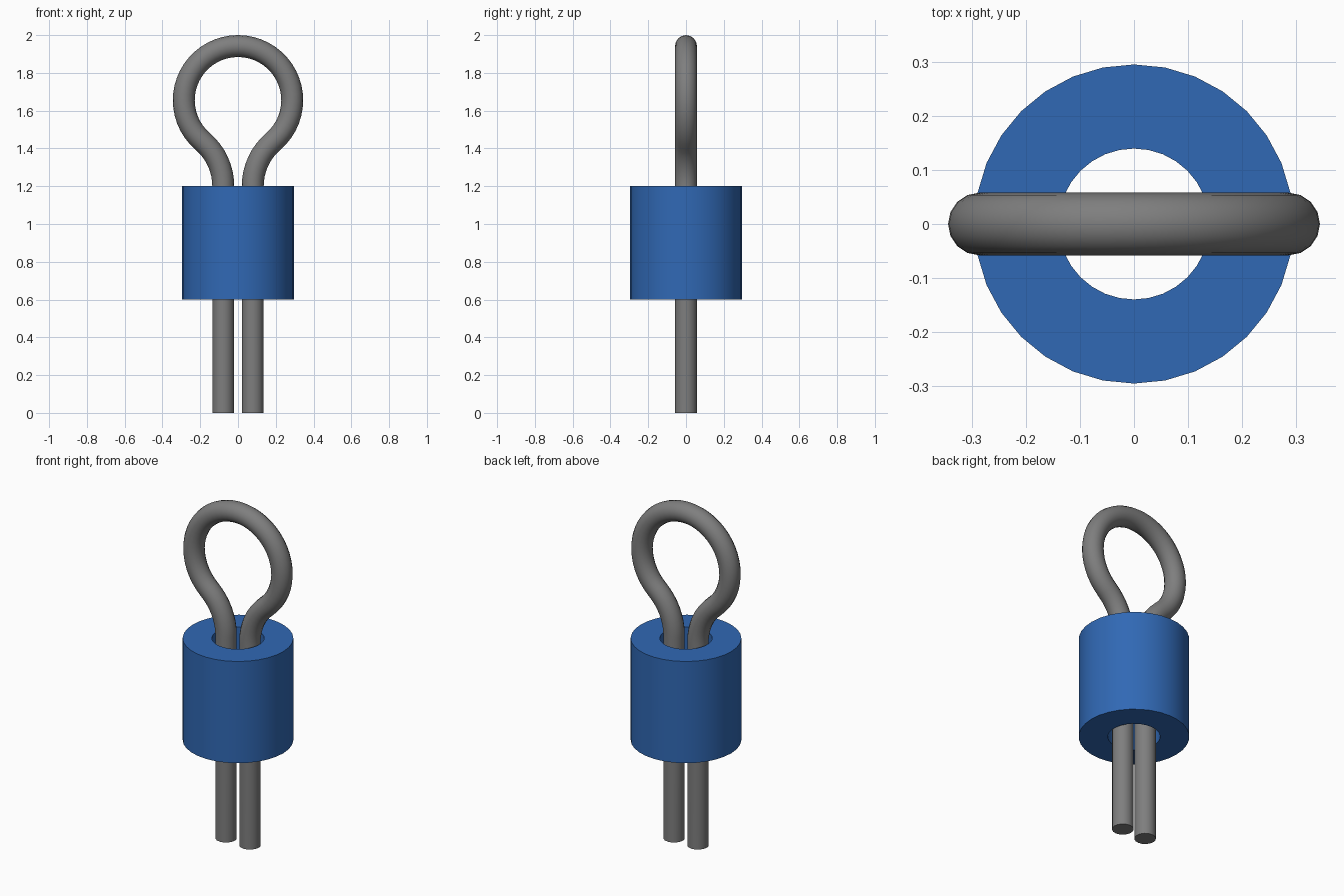
import bpy, bmesh, math
from mathutils import Vector

cube = bpy.data.objects.get("Cube")
if cube:
    bpy.data.objects.remove(cube, do_unlink=True)


def material(name, rgb):
    m = bpy.data.materials.new(name)
    m.use_nodes = True
    m.diffuse_color = (*rgb, 1)
    m.node_tree.nodes["Principled BSDF"].inputs["Base Color"].default_value = (*rgb, 1)
    return m


def activate(ob):
    bpy.ops.object.select_all(action='DESELECT')
    ob.select_set(True)
    bpy.context.view_layer.objects.active = ob


grey = material("wire grey", (0.21, 0.21, 0.21))
blue = material("sleeve blue", (0.03, 0.14, 0.46))

# Sleeve: ring profile lofted around z
SEG = 32
profile = [(0.14, 0.6), (0.296, 0.6), (0.296, 1.2), (0.14, 1.2)]
bm = bmesh.new()
rings = []
for r, z in profile:
    rings.append([bm.verts.new((r * math.cos(a), r * math.sin(a), z))
                  for a in (2 * math.pi * i / SEG for i in range(SEG))])
for k in range(4):
    a, b = rings[k], rings[(k + 1) % 4]
    for i in range(SEG):
        j = (i + 1) % SEG
        bm.faces.new((a[i], a[j], b[j], b[i]))
bmesh.ops.recalc_face_normals(bm, faces=bm.faces)
mesh = bpy.data.meshes.new("sleeve")
bm.to_mesh(mesh)
bm.free()
mesh.materials.append(blue)
sleeve = bpy.data.objects.new("sleeve", mesh)
bpy.context.collection.objects.link(sleeve)
activate(sleeve)
bpy.ops.object.shade_smooth_by_angle(angle=math.radians(30))

# Wire: straight leg, outward bend, then the round eye, mirrored in x
WIRE, LEG_X, BEND_Z = 0.058, 0.078, 1.2
EYE_R = 0.287
EYE_Z = 2.0 - WIRE - EYE_R
h = EYE_Z - BEND_Z
# bend radius that makes the bend tangent to both the leg and the eye
bend_r = (LEG_X ** 2 + h ** 2 - EYE_R ** 2) / (2 * (EYE_R - LEG_X))
bend_x = LEG_X + bend_r
turn = math.atan2(h, bend_x)

half = [(LEG_X, 0.0)]
for i in range(9):
    a = turn * i / 8
    half.append((bend_x - bend_r * math.cos(a), BEND_Z + bend_r * math.sin(a)))
for i in range(1, 21):
    a = -turn + (math.pi / 2 + turn) * i / 20
    half.append((EYE_R * math.cos(a), EYE_Z + EYE_R * math.sin(a)))
path = half + [(-x, z) for x, z in reversed(half[:-1])]

curve = bpy.data.curves.new("wire_loop", 'CURVE')
curve.dimensions = '3D'
curve.bevel_depth = WIRE
curve.bevel_resolution = 6
curve.use_fill_caps = True
spline = curve.splines.new('POLY')
spline.points.add(len(path) - 1)
for p, (x, z) in zip(spline.points, path):
    p.co = (x, 0, z, 1)
curve.materials.append(grey)
wire = bpy.data.objects.new("wire_loop", curve)
bpy.context.collection.objects.link(wire)
activate(wire)
bpy.ops.object.convert(target='MESH')
wire = bpy.context.view_layer.objects.active
# weld the end caps to the tube
bm = bmesh.new()
bm.from_mesh(wire.data)
bmesh.ops.remove_doubles(bm, verts=bm.verts, dist=0.0005)
bmesh.ops.recalc_face_normals(bm, faces=bm.faces)
bm.to_mesh(wire.data)
bm.free()
bpy.ops.object.shade_smooth_by_angle(angle=math.radians(40))
